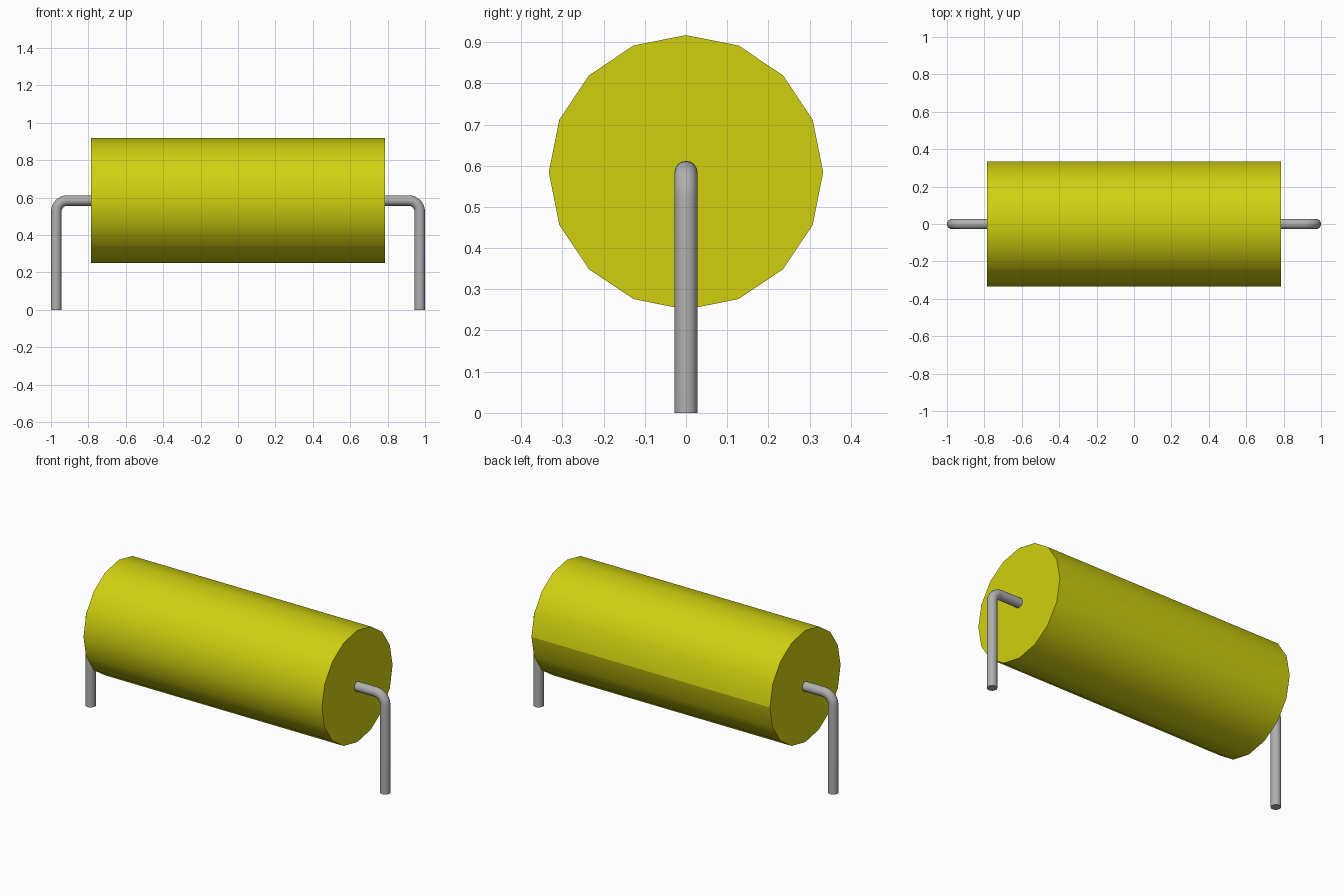
import bpy, math

cube = bpy.data.objects.get("Cube")
if cube:
    bpy.data.objects.remove(cube, do_unlink=True)

AXIS_Z = 0.584       # height of the body axis
BODY_R, BODY_HALF = 0.333, 0.787
WIRE_R, LEG_X, BEND_R = 0.028, 0.972, 0.06


def material(name, rgb, metallic=0.0):
    mat = bpy.data.materials.new(name)
    mat.use_nodes = True
    mat.diffuse_color = (*rgb, 1)
    mat.node_tree.nodes["Principled BSDF"].inputs["Base Color"].default_value = (*rgb, 1)
    return mat


yellow = material("yellow", (0.63, 0.63, 0.005))
grey = material("lead_grey", (0.43, 0.43, 0.43))


def smooth(obj, angle):
    bpy.ops.object.select_all(action='DESELECT')
    obj.select_set(True)
    bpy.context.view_layer.objects.active = obj
    bpy.ops.object.shade_smooth_by_angle(angle=math.radians(angle))


# Body: sixteen-sided cylinder lying along x
bpy.ops.mesh.primitive_cylinder_add(vertices=16, radius=BODY_R, depth=2 * BODY_HALF,
                                    location=(0, 0, AXIS_Z), rotation=(0, math.pi / 2, 0))
body = bpy.context.object
body.name = body.data.name = "body"
bpy.ops.object.transform_apply(location=True, rotation=True, scale=True)
body.data.materials.append(yellow)
smooth(body, 40)

# Hard seam along the back of the body
verts = body.data.vertices
for edge in body.data.edges:
    if all(verts[i].co.y > BODY_R * 0.99 for i in edge.vertices):
        edge.use_edge_sharp = True


def lead(name, side):
    """Round wire leaving one end of the body and bending down to the ground."""
    cx, cz = LEG_X - BEND_R, AXIS_Z - BEND_R
    path = [(BODY_HALF - 0.01, AXIS_Z)]
    for i in range(9):
        a = math.pi / 2 * (1 - i / 8)
        path.append((cx + BEND_R * math.cos(a), cz + BEND_R * math.sin(a)))
    path.append((LEG_X, 0))

    curve = bpy.data.curves.new(name, 'CURVE')
    curve.dimensions = '3D'
    curve.bevel_depth = WIRE_R
    curve.bevel_resolution = 6
    curve.use_fill_caps = True
    spline = curve.splines.new('POLY')
    spline.points.add(len(path) - 1)
    for point, (x, z) in zip(spline.points, path):
        point.co = (side * x, 0, z, 1)
    obj = bpy.data.objects.new(name, curve)
    bpy.context.collection.objects.link(obj)
    bpy.ops.object.select_all(action='DESELECT')
    obj.select_set(True)
    bpy.context.view_layer.objects.active = obj
    bpy.ops.object.convert(target='MESH')
    obj = bpy.context.object
    obj.name = name
    obj.data.materials.clear()
    obj.data.materials.append(grey)
    smooth(obj, 40)


lead("left_lead", 1)
lead("right_lead", -1)
